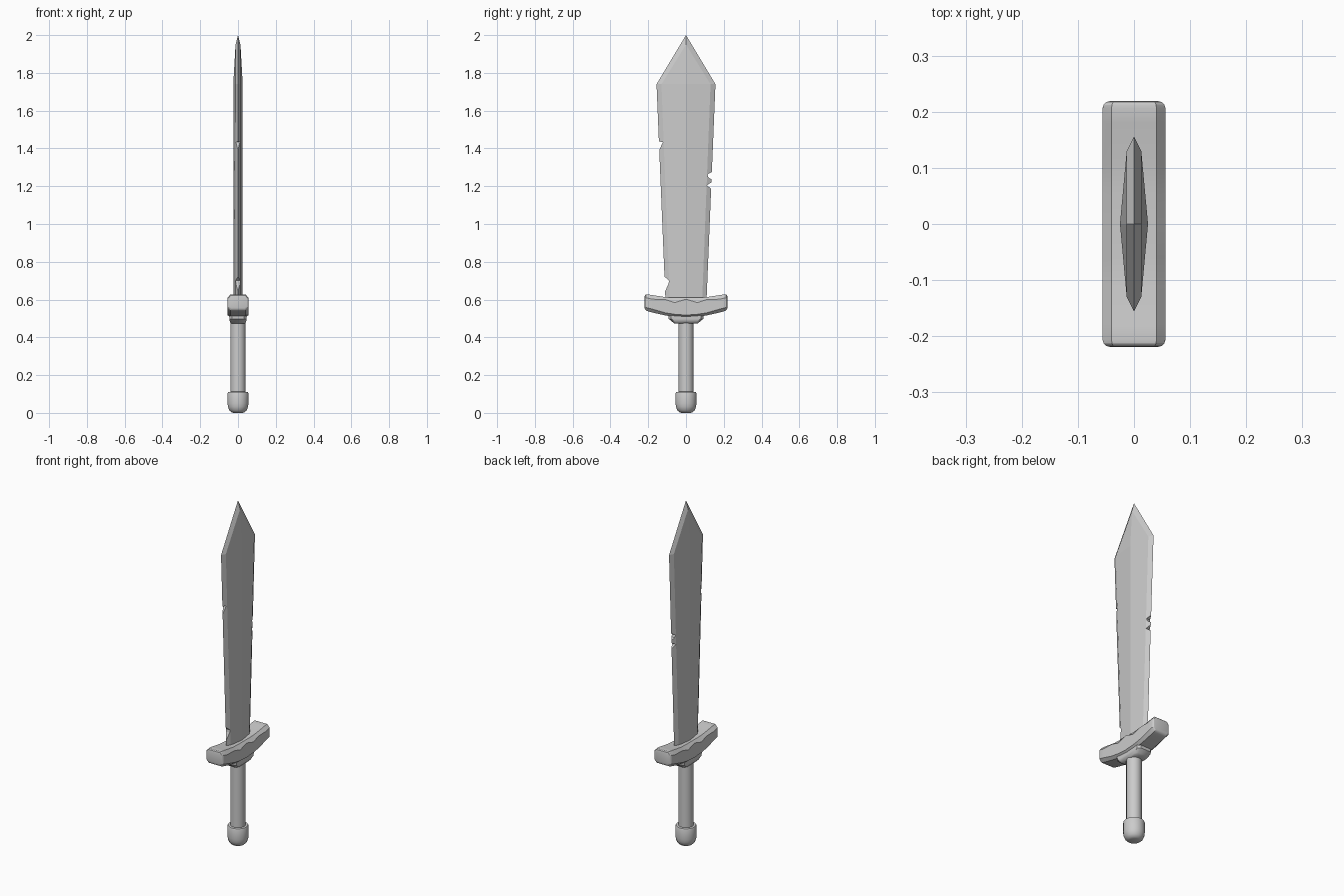
import bpy, bmesh, math

if "Cube" in bpy.data.objects:
    bpy.data.objects.remove(bpy.data.objects["Cube"], do_unlink=True)

grey = bpy.data.materials.new("plain_grey")
grey.use_nodes = True
grey.diffuse_color = (0.6, 0.6, 0.6, 1)
grey.node_tree.nodes["Principled BSDF"].inputs["Base Color"].default_value = (0.6, 0.6, 0.6, 1)


def make(name, bm, smooth=None):
    bmesh.ops.recalc_face_normals(bm, faces=bm.faces)
    mesh = bpy.data.meshes.new(name)
    bm.to_mesh(mesh)
    bm.free()
    mesh.materials.append(grey)
    ob = bpy.data.objects.new(name, mesh)
    bpy.context.collection.objects.link(ob)
    if smooth:
        bpy.ops.object.select_all(action="DESELECT")
        ob.select_set(True)
        bpy.context.view_layer.objects.active = ob
        bpy.ops.object.shade_smooth_by_angle(angle=math.radians(smooth))
    return ob


def loft(rings):
    """Skin a list of equal-length closed rings and cap both ends."""
    bm = bmesh.new()
    rows = [[bm.verts.new(p) for p in ring] for ring in rings]
    for a, b in zip(rows, rows[1:]):
        for i in range(len(a)):
            j = (i + 1) % len(a)
            bm.faces.new((a[i], a[j], b[j], b[i]))
    bm.faces.new(rows[0])
    bm.faces.new(rows[-1])
    return bm


def lathe(profile, sides=20):
    turn = [2 * math.pi * (i + 0.5) / sides for i in range(sides)]
    return loft([[(r * math.cos(a), r * math.sin(a), z) for a in turn] for r, z in profile])


def apply_modifiers(ob):
    graph = bpy.context.evaluated_depsgraph_get()
    mesh = bpy.data.meshes.new_from_object(ob.evaluated_get(graph))
    ob.modifiers.clear()
    ob.data = mesh


# Blade: ridged section with ground edges, running to a point
def blade_ring(z, half, inner, thick, knee):
    return [(0, -half, z), (knee, -inner, z), (thick, 0, z), (knee, inner, z),
            (0, half, z), (-knee, inner, z), (-thick, 0, z), (-knee, -inner, z)]


bm = loft([blade_ring(0.58, 0.108, 0.085, 0.025, 0.013),
           blade_ring(1.74, 0.156, 0.13, 0.025, 0.013)])
top = [v for v in bm.verts if v.co.z > 1.7]
bmesh.ops.delete(bm, geom=[f for f in bm.faces if all(v in top for v in f.verts)],
                 context="FACES_ONLY")
bm.verts.ensure_lookup_table()
low, right, left = [bm.verts.new(p) for p in ((0, 0, 2.0), (0.013, 0, 1.95), (-0.013, 0, 1.95))]
ring = list(bm.verts)[8:16]
for apex, k in ((right, 0), (left, 4)):
    e0, k0, mid, k1, e1 = [ring[(k + i) % 8] for i in range(5)]
    for face in ((k0, mid, apex), (mid, k1, apex), (e0, k0, apex, low), (k1, e1, low, apex)):
        bm.faces.new(face)
blade = make("blade", bm)

# Battle nicks cut through the blade edges
nicks = [[(-0.18, 1.437), (-0.122, 1.435), (-0.142, 1.39), (-0.18, 1.36)],
         [(0.17, 1.285), (0.136, 1.275), (0.113, 1.262), (0.118, 1.247), (0.137, 1.235), (0.17, 1.235)],
         [(0.17, 1.222), (0.137, 1.222), (0.11, 1.205), (0.134, 1.187), (0.17, 1.185)],
         [(-0.15, 0.735), (-0.112, 0.72), (-0.09, 0.7), (-0.092, 0.685), (-0.11, 0.645), (-0.15, 0.635)]]
for nick in nicks:
    cutter = make("nick_cutter", loft([[(x, y, z) for y, z in nick] for x in (-0.1, 0.1)]))
    cutter.hide_render = True
    cut = blade.modifiers.new("nick", "BOOLEAN")
    cut.operation, cut.solver, cut.object = "DIFFERENCE", "EXACT", cutter
    apply_modifiers(blade)
    bpy.data.objects.remove(cutter, do_unlink=True)

# Crossguard: upswept bar with an uneven hand-cut chamfer
half_stations = [(0, 0.61, 0.602, 0.518, 0.505), (0.06, 0.61, 0.584, 0.522, 0.509),
                 (0.11, 0.613, 0.6, 0.53, 0.516), (0.18, 0.624, 0.602, 0.55, 0.532),
                 (0.219, 0.629, 0.612, 0.56, 0.543)]
stations = [(-s[0],) + s[1:] for s in reversed(half_stations[1:])] + half_stations
rings = []
for y, top_z, upper, lower, base in stations:
    side = [(0.04, top_z), (0.056, upper), (0.056, lower), (0.04, base)]
    rings.append([(x, y, z) for x, z in side] + [(-x, y, z) for x, z in reversed(side)])
bm = loft(rings)
ends = [e for e in bm.edges if all(abs(v.co.y) > 0.21 for v in e.verts)]
bmesh.ops.bevel(bm, geom=ends, offset=0.013, segments=3, profile=0.5, affect="EDGES")
make("crossguard", bm, 25)

# Collar: tapered block beneath the guard
def block_ring(z, x, y):
    c = 0.014
    return [(x - c, -y, z), (x, c - y, z), (x, y - c, z), (x - c, y, z),
            (c - x, y, z), (-x, y - c, z), (-x, c - y, z), (c - x, -y, z)]


make("collar", loft([block_ring(0.473, 0.036, 0.06), block_ring(0.48, 0.042, 0.07),
                     block_ring(0.498, 0.046, 0.092), block_ring(0.525, 0.046, 0.095)]), 35)

# Grip and rounded pommel
make("grip", lathe([(0.04, 0.09), (0.04, 0.49)]), 40)
make("pommel", lathe([(0.025, 0.0), (0.036, 0.004), (0.047, 0.014), (0.054, 0.032),
                      (0.056, 0.05), (0.056, 0.104), (0.053, 0.111), (0.04, 0.112)]), 40)
